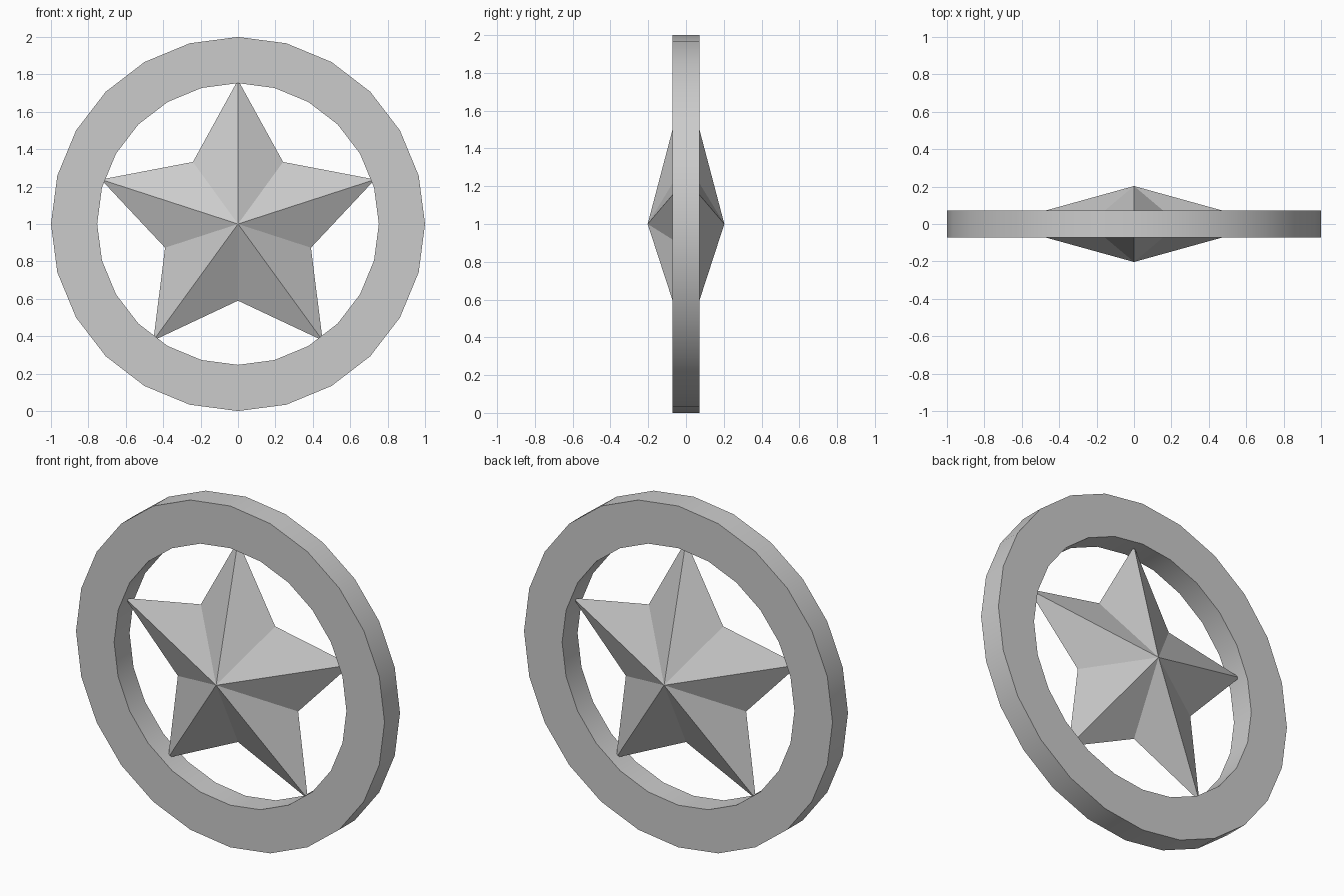
import bpy, bmesh, math

if "Cube" in bpy.data.objects:
    bpy.data.objects.remove(bpy.data.objects["Cube"])

CENTRE_Z = 1.0


def polar(radius, angle, y):
    return (radius * math.sin(angle), y, CENTRE_Z + radius * math.cos(angle))


def make_object(name, bm):
    bmesh.ops.recalc_face_normals(bm, faces=bm.faces)
    mesh = bpy.data.meshes.new(name)
    bm.to_mesh(mesh)
    bm.free()
    obj = bpy.data.objects.new(name, mesh)
    bpy.context.collection.objects.link(obj)
    return obj


# Outer ring: rectangular section swept round 24 sides
SIDES, HALF = 24, 0.0715
section = [(1.0, -HALF), (1.0, HALF), (0.753, HALF), (0.753, -HALF)]
bm = bmesh.new()
loops = [[bm.verts.new(polar(r, math.tau * i / SIDES, y)) for r, y in section]
         for i in range(SIDES)]
for i in range(SIDES):
    a, b = loops[i], loops[(i + 1) % SIDES]
    for j in range(4):
        k = (j + 1) % 4
        bm.faces.new((a[j], a[k], b[k], b[j]))
ring = make_object("outer_ring", bm)

# Rim sides are smooth, corners stay sharp
bpy.context.view_layer.objects.active = ring
ring.select_set(True)
bpy.ops.object.shade_smooth_by_angle(angle=math.radians(30))

# Faceted star: zigzag outline joined to a front and a back apex
bm = bmesh.new()
outline = [bm.verts.new(polar(0.41 if i % 2 else 0.77, math.tau * i / 10, 0))
           for i in range(10)]
for y in (-0.203, 0.203):
    apex = bm.verts.new((0, y, CENTRE_Z))
    for i in range(10):
        bm.faces.new((outline[i], outline[(i + 1) % 10], apex))
make_object("five_point_star", bm)
